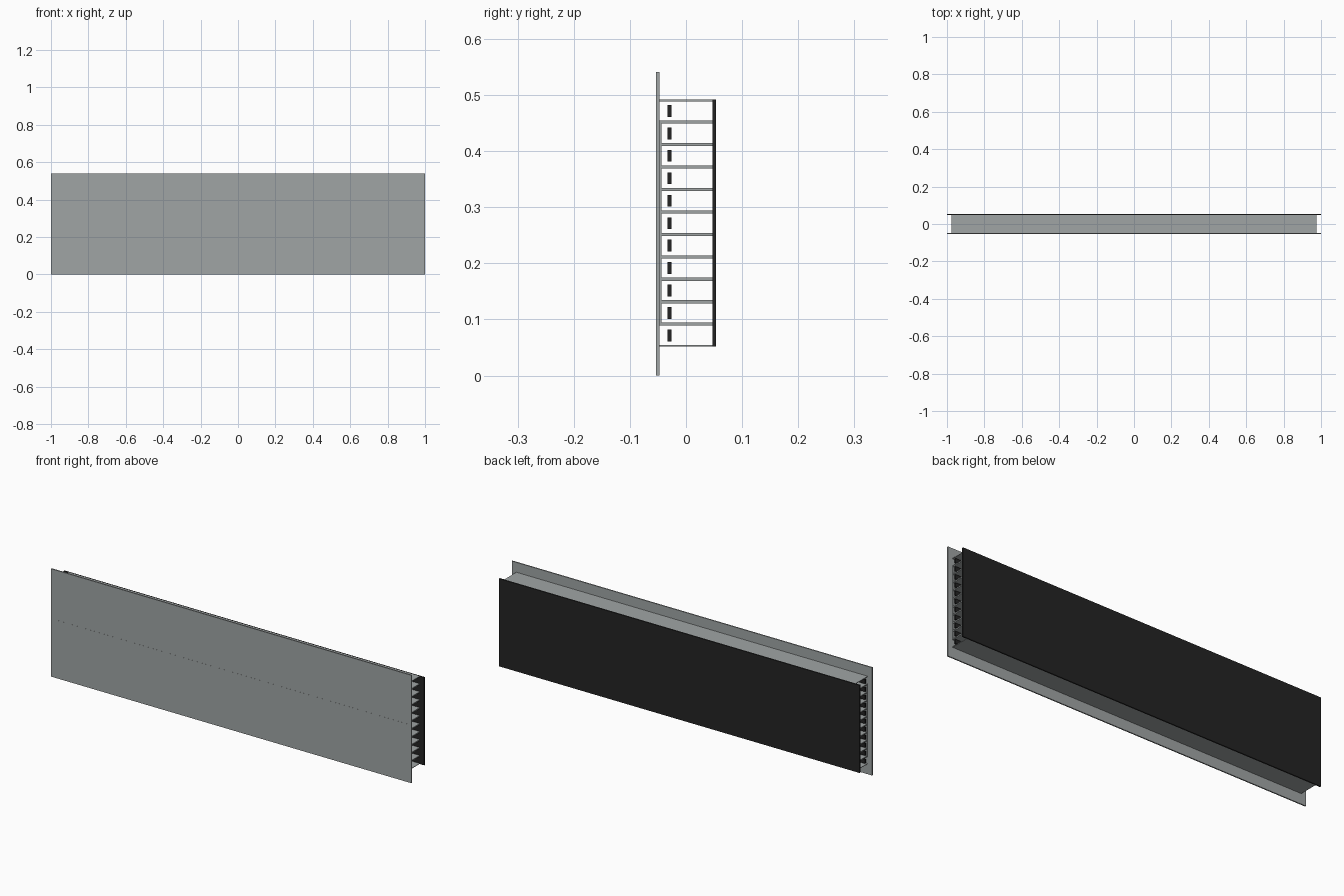
import bpy

if "Cube" in bpy.data.objects:
    bpy.data.objects.remove(bpy.data.objects["Cube"])

def material(name, rgb):
    m = bpy.data.materials.new(name)
    m.diffuse_color = (*rgb, 1)
    m.use_nodes = True
    m.node_tree.nodes["Principled BSDF"].inputs["Base Color"].default_value = m.diffuse_color
    return m

GREY = material("metal grey", (0.35, 0.375, 0.375))
BLACK = material("matt black", (0.017, 0.017, 0.017))

def extrude_x(name, profile, half, mat):
    """Extrude a closed (y, z) outline along x, from -half to half."""
    n = len(profile)
    verts = [(x, y, z) for x in (-half, half) for y, z in profile]
    faces = [tuple(reversed(range(n))), tuple(range(n, 2 * n))]
    faces += [(i, (i + 1) % n, n + (i + 1) % n, n + i) for i in range(n)]
    mesh = bpy.data.meshes.new(name)
    mesh.from_pydata(verts, [], faces)
    mesh.materials.append(mat)
    ob = bpy.data.objects.new(name, mesh)
    bpy.context.collection.objects.link(ob)
    return ob

def bar(name, y0, y1, z0, z1, half, mat):
    return extrude_x(name, [(y0, z0), (y1, z0), (y1, z1), (y0, z1)], half, mat)

FRONT, FACE_BACK, REAR = -0.0535, -0.0475, 0.047
BASE, PITCH, COUNT = 0.0515, 0.04, 11
WALL, INNER = 0.0028, 0.975

# Outer panels
bar("front_panel", FRONT, FACE_BACK, 0, 0.541, 1, GREY)
bar("back_panel", REAR, 0.0535, BASE, BASE + PITCH * COUNT, 1, BLACK)

# Stack of channels, each holding a thin dark strip
for i in range(COUNT):
    z0 = BASE + i * PITCH
    z1 = z0 + PITCH
    a, b = z0 + WALL, z1 - WALL
    if i in (0, COUNT - 1):
        # End bays have only the two flanges
        bar("channel_flange", FACE_BACK, REAR, z0, a, INNER, GREY)
        bar("channel_flange", FACE_BACK, REAR, b, z1, INNER, GREY)
    else:
        web = FACE_BACK + 0.004
        extrude_x("channel", [(FACE_BACK, z0), (REAR, z0), (REAR, a), (web, a),
                              (web, b), (REAR, b), (REAR, z1), (FACE_BACK, z1)], INNER, GREY)
    mid = (z0 + z1) / 2
    bar("inner_strip", -0.033, -0.026, mid - 0.0105, mid + 0.0105, INNER, BLACK)

# Slightly raised band along the middle of the front
mid = BASE + PITCH * COUNT / 2
bar("front_band", FRONT - 0.0004, FRONT + 0.001, mid - PITCH / 2, mid + PITCH / 2, INNER, GREY)
